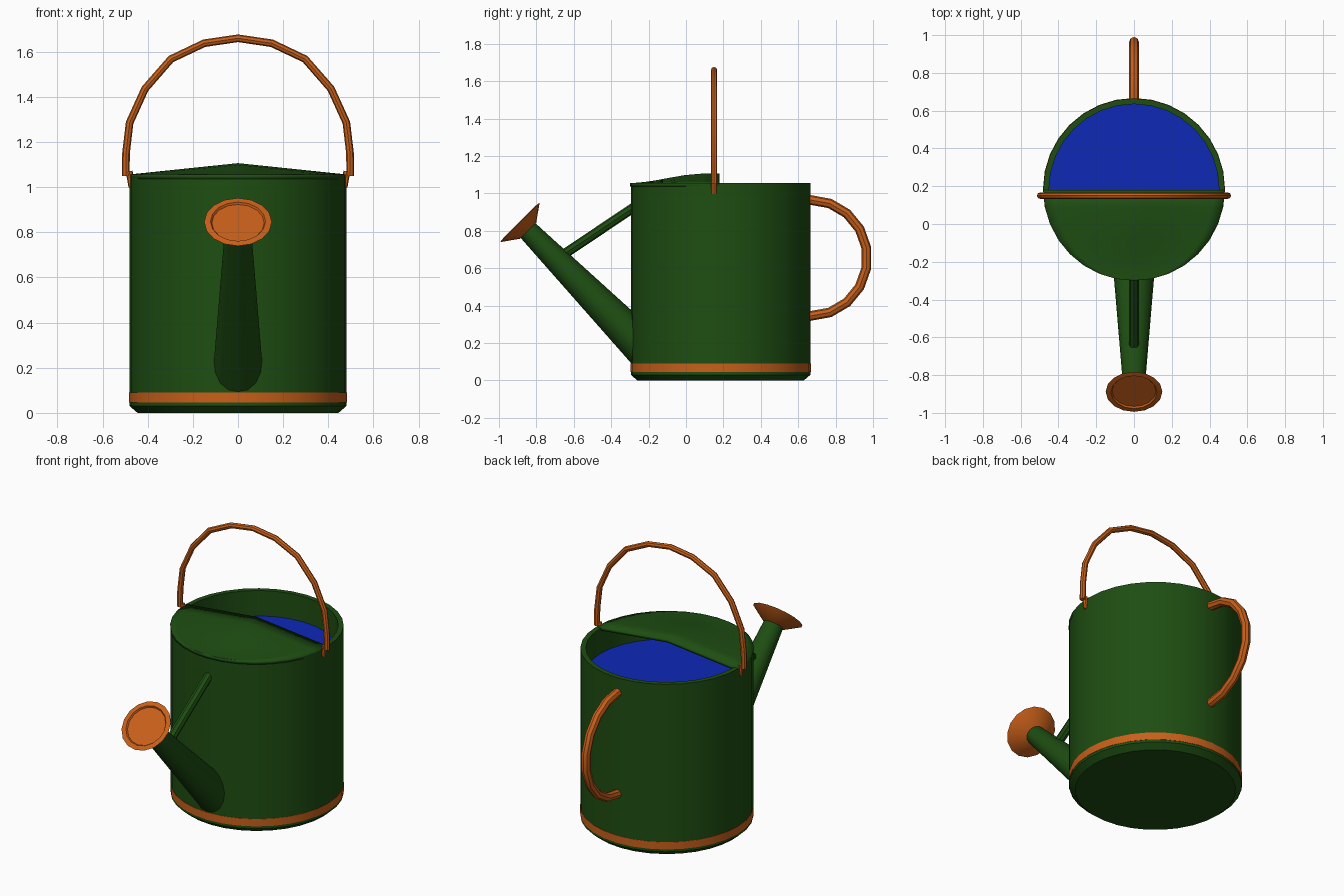
import bpy, bmesh, math

if "Cube" in bpy.data.objects:
    bpy.data.objects.remove(bpy.data.objects["Cube"])

def material(name, rgb):
    m = bpy.data.materials.new(name)
    m.diffuse_color = (*rgb, 1)
    m.use_nodes = True
    m.node_tree.nodes["Principled BSDF"].inputs["Base Color"].default_value = m.diffuse_color
    return m

GREEN = material("green_paint", (0.013, 0.075, 0.006))
COPPER = material("copper", (0.58, 0.115, 0.01))
BLUE = material("water_blue", (0.004, 0.022, 0.47))
CY, R, TOP = 0.185, 0.48, 1.055      # body centre, radius and rim height

def finish(ob, mat, angle=40):
    ob.data.materials.clear()
    ob.data.materials.append(mat)
    bpy.ops.object.select_all(action='DESELECT')
    ob.select_set(True)
    bpy.context.view_layer.objects.active = ob
    bpy.ops.object.shade_smooth_by_angle(angle=math.radians(angle))
    return ob

def mesh_object(name, bm):
    me = bpy.data.meshes.new(name)
    bm.to_mesh(me)
    bm.free()
    ob = bpy.data.objects.new(name, me)
    bpy.context.collection.objects.link(ob)
    return ob

def lathe(name, profile, mat, sides, loc, tilt=0.0):
    """Revolve (radius, height) points, listed from bottom outwards and up."""
    bm = bmesh.new()
    rings = []
    for r, z in profile:
        if r == 0:
            rings.append([bm.verts.new((0, 0, z))] * sides)
        else:
            rings.append([bm.verts.new((r * math.cos(2 * math.pi * i / sides),
                                        r * math.sin(2 * math.pi * i / sides), z))
                          for i in range(sides)])
    for a, b in zip(rings, rings[1:]):
        for i in range(sides):
            j = (i + 1) % sides
            bm.faces.new(list(dict.fromkeys((a[i], a[j], b[j], b[i]))))
    ob = mesh_object(name, bm)
    ob.location = loc
    ob.rotation_euler.x = tilt
    return finish(ob, mat)

def tube(name, points, radius, mat):
    """Round bar swept along a polyline."""
    cu = bpy.data.curves.new(name, 'CURVE')
    cu.dimensions = '3D'
    cu.bevel_depth = radius
    cu.bevel_resolution = 2
    cu.use_fill_caps = True
    sp = cu.splines.new('POLY')
    sp.points.add(len(points) - 1)
    for p, co in zip(sp.points, points):
        p.co = (*co, 1)
    ob = bpy.data.objects.new(name, cu)
    bpy.context.collection.objects.link(ob)
    bpy.ops.object.select_all(action='DESELECT')
    ob.select_set(True)
    bpy.context.view_layer.objects.active = ob
    bpy.ops.object.convert(target='MESH')
    return finish(bpy.context.object, mat)

# Can body with chamfered foot and thick rim
lathe("body", [(0, 0), (0.445, 0), (R, 0.03), (R, TOP), (0.45, TOP), (0.45, 0.89)],
      GREEN, 32, (0, CY, 0))
# Copper band round the foot
lathe("base_band", [(R - 0.005, 0.045), (R + 0.002, 0.045), (R + 0.002, 0.09), (R - 0.005, 0.09)],
      COPPER, 32, (0, CY, 0))
# Water surface
lathe("water", [(0.45, 0.9), (0, 0.9)], BLUE, 32, (0, CY, 0))

# Raised half cover over the front of the opening
bm = bmesh.new()
rows, cols = 8, 16
grid = []
for i in range(rows + 1):
    a = math.radians(90) * i / rows
    y, half = CY - R * math.cos(a), R * math.sin(a)
    t = min(1, (y + 0.295) / 0.395)
    rise = 0.05 * t * t * (3 - 2 * t)
    grid.append([bm.verts.new((half * u, y - 0.005, TOP + 0.001 + rise * (1 - abs(u))))
                 for u in (2 * c / cols - 1 for c in range(cols + 1))])
for a, b in zip(grid, grid[1:]):
    for c in range(cols):
        bm.faces.new((a[c], a[c + 1], b[c + 1], b[c]))
bmesh.ops.remove_doubles(bm, verts=bm.verts[:], dist=1e-5)
cover = mesh_object("half_cover", bm)
sol = cover.modifiers.new("thickness", 'SOLIDIFY')
sol.thickness = 0.02
finish(cover, GREEN)

# Tapered spout and sprinkler rose, sharing the tip as origin
TIP = (0, -0.853, 0.81)
spout = lathe("spout", [(0, -0.95), (0.108, -0.95), (0.055, 0), (0, 0)],
              GREEN, 16, TIP, math.radians(44.6))
spout.scale.x = 1.06
lathe("spout_rose", [(0, -0.012), (0.062, -0.012), (0.15, 0.05), (0.122, 0.053),
                     (0.116, 0.044), (0, 0.044)],
      COPPER, 16, TIP, math.radians(45))
# Brace between spout and body
tube("spout_brace", [(0, -0.655, 0.673), (0, -0.26, 0.938)], 0.026, GREEN)

# Rear grip: half ring with ends sunk into the body
n = 9
arc = [(0, 0.665 + 0.304 * math.sin(math.pi * i / n), 0.655 + 0.31 * math.cos(math.pi * i / n))
       for i in range(n + 1)]
tube("rear_handle", [(0, 0.65, 0.965)] + arc + [(0, 0.65, 0.345)], 0.026, COPPER)

# Carrying bail, half path mirrored across x
half = [(0.497, 1.05), (0.496, 1.15), (0.48, 1.285), (0.412, 1.435), (0.297, 1.567), (0.15, 1.637)]
path = [(-x, 0.15, z) for x, z in half] + [(0, 0.15, 1.659)] + [(x, 0.15, z) for x, z in half[::-1]]
tube("top_handle", path, 0.017, COPPER)
# Pegs fixing the bail to the rim
for side, s in (("left", -1), ("right", 1)):
    tube("handle_peg_" + side, [(s * 0.47, 0.15, 1.0), (s * 0.482, 0.15, 1.07)], 0.015, COPPER)
